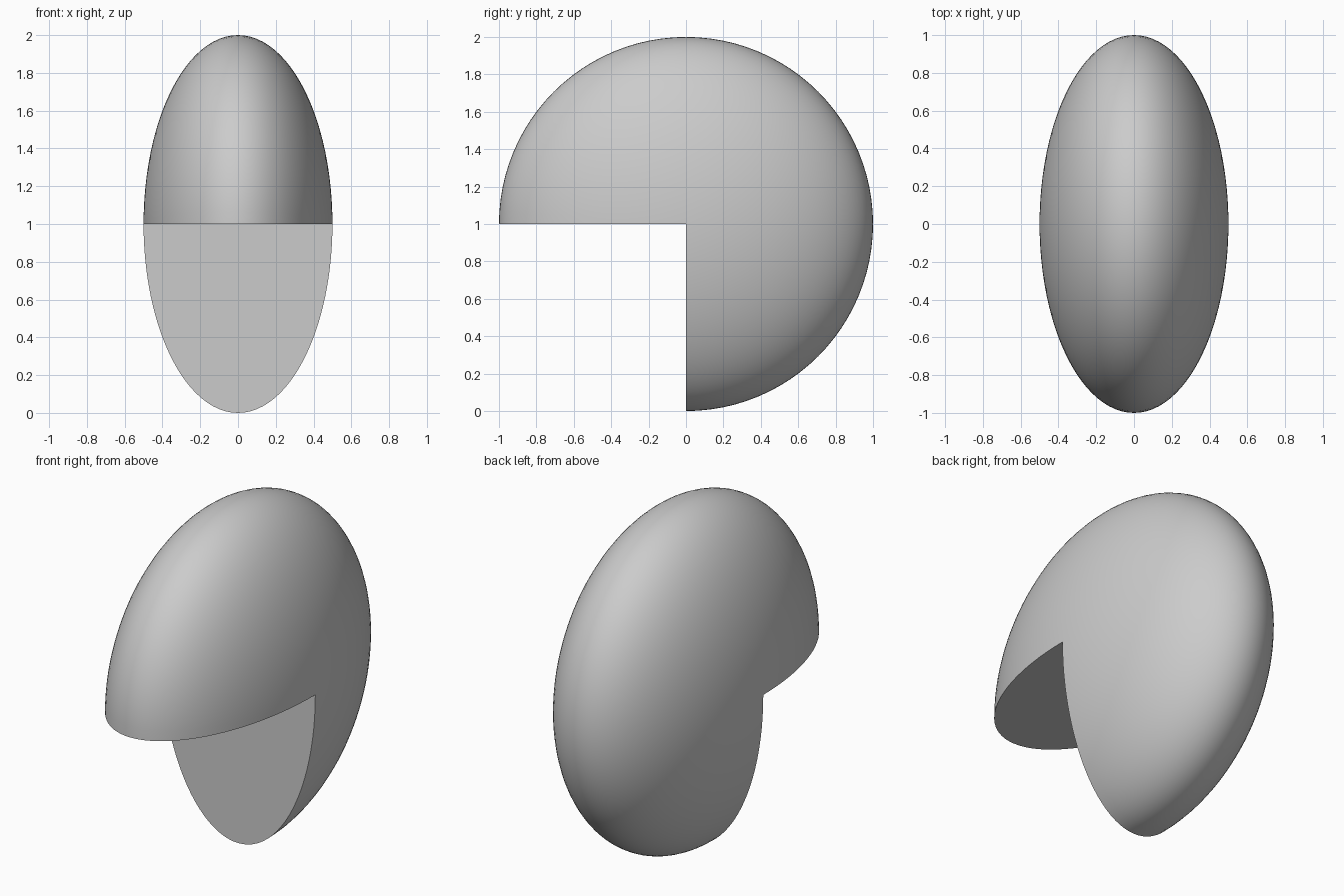
import bpy, bmesh
from math import sin, cos, pi, radians

if "Cube" in bpy.data.objects:
    bpy.data.objects.remove(bpy.data.objects["Cube"])

# Flattened ball, swept three quarters of a turn about the x axis
PROFILE, SWEEP = 48, 72
bm = bmesh.new()
left = bm.verts.new((-0.5, 0, 1))
right = bm.verts.new((0.5, 0, 1))

# Half-ellipse arcs running from the left pole to the right pole
arcs = []
for i in range(SWEEP + 1):
    a = -pi / 2 + 1.5 * pi * i / SWEEP
    arc = [left]
    for j in range(1, PROFILE):
        t = pi * j / PROFILE
        arc.append(bm.verts.new((-0.5 * cos(t), cos(a) * sin(t), 1 + sin(a) * sin(t))))
    arcs.append(arc + [right])

# Curved skin
for a, b in zip(arcs, arcs[1:]):
    for j in range(PROFILE):
        quad = [a[j], a[j + 1], b[j + 1], b[j]]
        bm.faces.new(list(dict.fromkeys(quad)))

# Flat cut faces of the missing quarter
bm.faces.new(arcs[0][::-1])
bm.faces.new(arcs[-1])
bmesh.ops.recalc_face_normals(bm, faces=bm.faces)

mesh = bpy.data.meshes.new("cut_ellipsoid")
bm.to_mesh(mesh)
bm.free()
body = bpy.data.objects.new("cut_ellipsoid", mesh)
bpy.context.collection.objects.link(body)
bpy.context.view_layer.objects.active = body
body.select_set(True)
bpy.ops.object.shade_smooth_by_angle(angle=radians(30))
